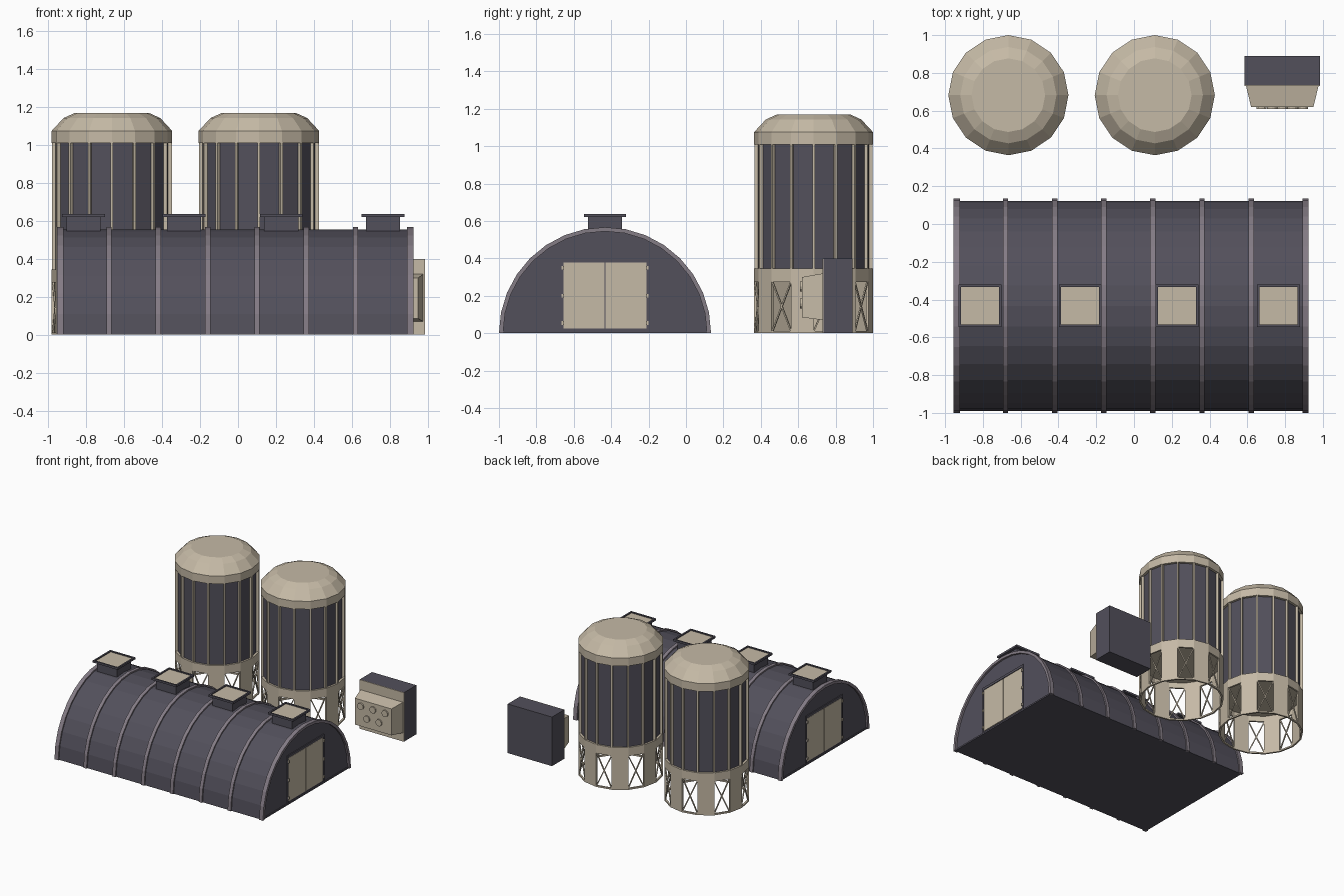
import bpy, bmesh
from math import sin, cos, pi
from mathutils import Vector, Matrix

if "Cube" in bpy.data.objects:
    bpy.data.objects.remove(bpy.data.objects["Cube"])


def mat(name, r, g, b):
    m = bpy.data.materials.new(name)
    m.diffuse_color = (r, g, b, 1)
    m.use_nodes = True
    m.node_tree.nodes["Principled BSDF"].inputs["Base Color"].default_value = m.diffuse_color
    return m


DARK = mat("dark_slate", .085, .08, .105)
BEIGE = mat("warm_beige", .56, .49, .38)
RIB = mat("rib_grey", .23, .2, .235)


def finish(bm, name, *mats):
    bmesh.ops.recalc_face_normals(bm, faces=bm.faces)
    me = bpy.data.meshes.new(name)
    bm.to_mesh(me)
    bm.free()
    for m in mats:
        me.materials.append(m)
    ob = bpy.data.objects.new(name, me)
    bpy.context.collection.objects.link(ob)
    return ob


def add_box(bm, lo, hi):
    lo, hi = Vector(lo), Vector(hi)
    s = hi - lo
    m = Matrix.Translation((lo + hi) / 2) @ Matrix.Diagonal((abs(s.x), abs(s.y), abs(s.z), 1))
    bmesh.ops.create_cube(bm, size=1, matrix=m)


def add_bar(bm, a, b, w):
    d = b - a
    m = Matrix.Translation((a + b) / 2) @ d.to_track_quat('Z', 'Y').to_matrix().to_4x4()
    bmesh.ops.create_cube(bm, size=1, matrix=m @ Matrix.Diagonal((w, w, d.length, 1)))


def boxes(name, material, spans):
    bm = bmesh.new()
    for lo, hi in spans:
        add_box(bm, lo, hi)
    return finish(bm, name, material)


# Hangar: half-round profile extruded along x
CX, CY = -.015, -.433


def arc(r, x):
    return [(x, CY + r * cos(pi * i / 16), r * sin(pi * i / 16)) for i in range(17)]


def add_extruded(bm, pts, depth):
    f = bm.faces.new([bm.verts.new(p) for p in pts])
    r = bmesh.ops.extrude_face_region(bm, geom=[f])
    bmesh.ops.translate(bm, vec=(depth, 0, 0),
                        verts=[v for v in r["geom"] if isinstance(v, bmesh.types.BMVert)])


bm = bmesh.new()
add_extruded(bm, arc(.556, CX - .925), 1.85)
finish(bm, "hangar_shell", DARK)

# Arched ribs around the shell
bm = bmesh.new()
for x in (-.938, -.68, -.42, -.16, .10, .36, .62, .908):
    w = .034 if abs(x) > .9 else .028
    a, b = arc(.567, x - w / 2), arc(.545, x - w / 2)
    c, d = arc(.545, x + w / 2), arc(.567, x + w / 2)
    rings = [[bm.verts.new(p) for p in q] for q in zip(a, b, c, d)]
    for p, q in zip(rings, rings[1:]):
        for j in range(4):
            bm.faces.new((p[j], p[j - 1], q[j - 1], q[j]))
    bm.faces.new(rings[0])
    bm.faces.new(rings[-1])
finish(bm, "hangar_ribs", RIB)

# Double doors, frame and hinges on both ends
for side, s in (("right", 1), ("left", -1)):
    x0, x1 = CX + s * .90, CX + s * .932
    boxes(side + "_door_frame", DARK, [
        ((x0, CY - .235, .38), (x1, CY + .235, .40)),
        ((x0, CY - .235, .01), (x1, CY - .225, .38)),
        ((x0, CY + .225, .01), (x1, CY + .235, .38)),
        ((x0, CY - .55, 0), (x1, CY + .55, .012))])
    boxes(side + "_door_leaves", BEIGE, [
        ((x0, CY + t * .003, .025), (CX + s * .93, CY + t * .222, .377)) for t in (-1, 1)])
    boxes(side + "_door_hinges", BEIGE, [
        ((x0, CY + t * .22, z - .01), (CX + s * .939, CY + t * .232, z + .01))
        for t in (-1, 1) for z in (.055, .2, .35)])

# Roof vents with a recessed light panel
for i, x in enumerate((-.815, -.285, .228, .765)):
    boxes(f"vent_body_{i}", DARK, [((x - .09, CY - .09, .5), (x + .09, CY + .09, .625))])
    bm = bmesh.new()
    add_box(bm, (x - .113, CY - .113, .622), (x + .113, CY + .113, .638))
    bm.faces.ensure_lookup_table()
    top = max(bm.faces, key=lambda f: f.calc_center_median().z)
    bmesh.ops.inset_region(bm, faces=[top], thickness=.018)
    r = bmesh.ops.extrude_face_region(bm, geom=[top])
    bmesh.ops.delete(bm, geom=[top], context='FACES_ONLY')
    bmesh.ops.translate(bm, vec=(0, 0, -.008),
                        verts=[v for v in r["geom"] if isinstance(v, bmesh.types.BMVert)])
    for f in r["geom"]:
        if isinstance(f, bmesh.types.BMFace):
            f.material_index = 1
    finish(bm, f"vent_cap_{i}", DARK, BEIGE)

# Tanks
N, R, TY = 16, .318, .682


def lathe(name, material, cx, profile):
    bm = bmesh.new()
    rings = [[bm.verts.new((cx + r * cos(2 * pi * k / N), TY + r * sin(2 * pi * k / N), z))
              for k in range(N)] for r, z in profile]
    for a, b in zip(rings, rings[1:]):
        for k in range(N):
            bm.faces.new((a[k - 1], a[k], b[k], b[k - 1]))
    bm.faces.new(rings[0])
    bm.faces.new(rings[-1])
    return finish(bm, name, material)


for side, cx in (("left", -.665), ("right", .11)):
    def at(k, z, r=R):
        return Vector((cx + r * cos(2 * pi * k / N), TY + r * sin(2 * pi * k / N), z))

    lathe(side + "_tank_body", DARK, cx, [(.298, .34), (.298, 1.015)])
    lathe(side + "_tank_floor", BEIGE, cx, [(.305, .32), (.305, .342)])
    lathe(side + "_tank_dome", BEIGE, cx,
          [(R, 1.01), (R, 1.075), (.255, 1.143), (.195, 1.17)])

    # Skirt with every other facet cut open
    bm = bmesh.new()
    zs = (0, .012, .275, .345)
    g = [[bm.verts.new(at(k, z)) for z in zs] for k in range(N)]
    for k in range(N):
        for j in range(3):
            if j != 1 or k % 2:
                n = (k + 1) % N
                bm.faces.new((g[k][j], g[n][j], g[n][j + 1], g[k][j + 1]))
    skirt = finish(bm, side + "_tank_skirt", BEIGE)
    sol = skirt.modifiers.new("thickness", 'SOLIDIFY')
    sol.thickness, sol.offset = .014, -1

    # Cross braces in the openings
    bm = bmesh.new()
    for k in range(0, N, 2):
        add_bar(bm, at(k, .01, .311), at(k + 1, .277, .311), .008)
        add_bar(bm, at(k + 1, .01, .311), at(k, .277, .311), .008)
    finish(bm, side + "_skirt_braces", BEIGE)

    # Vertical ribs on the tank corners
    bm = bmesh.new()
    for k in range(N):
        m = Matrix.Translation(at(k, .678, .303)) @ Matrix.Rotation(2 * pi * k / N, 4, 'Z')
        bmesh.ops.create_cube(bm, size=1, matrix=m @ Matrix.Diagonal((.026, .013, .675, 1)))
    finish(bm, side + "_tank_ribs", BEIGE)

# Control unit: cabinet, front plate, tapered panel, knobs
UX = .785
boxes("control_cabinet", DARK, [((UX - .2, .735, 0), (UX + .2, .89, .40))])
boxes("control_front_plate", BEIGE, [((UX - .2, .73, 0), (UX + .2, .735, .40))])
bm = bmesh.new()
add_box(bm, (UX - .192, .62, .07), (UX + .192, .732, .32))
for v in bm.verts:
    if v.co.y < .7:
        v.co.x = UX + (v.co.x - UX) * .86
        v.co.z = .30 if v.co.z > .2 else .085
finish(bm, "control_panel", BEIGE)
bm = bmesh.new()
for dx, z in ((-.11, .25), (0, .25), (.11, .25), (-.055, .16), (.055, .16)):
    m = Matrix.Translation((UX + dx, .617, z)) @ Matrix.Rotation(pi / 2, 4, 'X')
    bmesh.ops.create_cone(bm, cap_ends=True, segments=12, radius1=.027, radius2=.027,
                          depth=.016, matrix=m)
finish(bm, "control_knobs", BEIGE)
